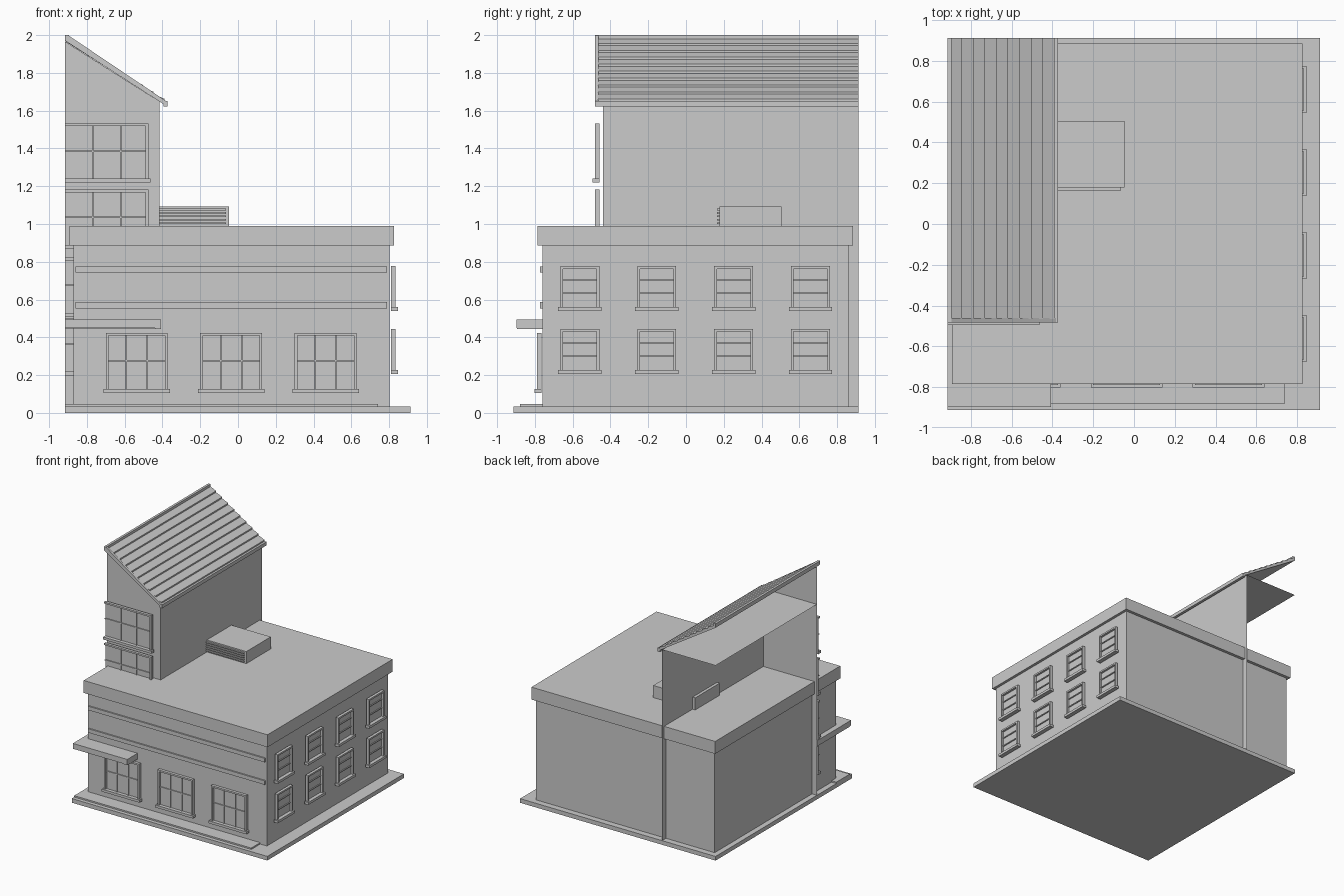
import bpy, bmesh

cube = bpy.data.objects.get("Cube")
if cube:
    bpy.data.objects.remove(cube, do_unlink=True)

grey = bpy.data.materials.new("plain grey")
grey.use_nodes = True
GREY = (0.6, 0.6, 0.6, 1)
grey.diffuse_color = GREY
grey.node_tree.nodes["Principled BSDF"].inputs["Base Color"].default_value = GREY


def finish(name, bm):
    mesh = bpy.data.meshes.new(name)
    bm.to_mesh(mesh)
    bm.free()
    mesh.materials.append(grey)
    obj = bpy.data.objects.new(name, mesh)
    bpy.context.collection.objects.link(obj)
    return obj


def add_box(bm, x, y, z):
    """Add a box given (low, high) ranges."""
    made = bmesh.ops.create_cube(bm, size=1)
    for v in made["verts"]:
        v.co = [r[0] + (c + 0.5) * (r[1] - r[0]) for r, c in zip((x, y, z), v.co)]


def box(name, x, y, z):
    bm = bmesh.new()
    add_box(bm, x, y, z)
    return finish(name, bm)


def sheet(name, points):
    bm = bmesh.new()
    bm.faces.new([bm.verts.new(p) for p in points])
    return finish(name, bm)


def extrude_y(name, profile, y0, y1):
    """Closed x-z profile drawn out along y."""
    bm = bmesh.new()
    face = bm.faces.new([bm.verts.new((x, y0, z)) for x, z in profile])
    made = bmesh.ops.extrude_face_region(bm, geom=[face])
    for v in made["geom"]:
        if isinstance(v, bmesh.types.BMVert):
            v.co.y = y1
    bmesh.ops.recalc_face_normals(bm, faces=bm.faces)
    return finish(name, bm)


def window(name, side, wall, u, z, cols, rows, gap=0.008, half=False):
    """Framed window with sill; side 'x' faces +x, side 'y' faces -y.
    A half window has no jamb at its low end."""
    bm = bmesh.new()
    t = 0.014

    def part(ur, dr, zr):
        if side == "x":
            add_box(bm, (wall + dr[0], wall + dr[1]), ur, zr)
        else:
            add_box(bm, ur, (-wall - dr[1], -wall - dr[0]), zr)

    u0, u1 = u
    z0, z1 = z
    frame = (gap, gap + 0.024)
    bar = (gap, gap + 0.014)
    part(u, (gap, gap + 0.006), z)                              # pane
    part((u1 - t, u1), frame, z)                                # jambs
    if not half:
        part((u0, u0 + t), frame, z)
    part(u, frame, (z1 - t, z1))                                # head
    part((u0 if half else u0 - 0.012, u1 + 0.012),
         (gap, gap + 0.036), (z0 - 0.021, z0))                  # sill
    for i in range(1, cols):
        c = u0 + (u1 - u0) * i / cols
        part((c - 0.004, c + 0.004), bar, z)
    for i in range(1, rows):
        c = z0 + (z1 - z0) * i / rows
        part(u, bar, (c - 0.004, c + 0.004))
    return finish(name, bm)


# Ground slab and front step
box("base_slab", (-0.915, 0.912), (-0.912, 0.912), (0, 0.035))
box("front_step", (-0.915, 0.74), (-0.88, -0.7), (0.035, 0.047))

# Main block with cornice and trim bands
box("main_block", (-0.87, 0.802), (-0.76, 0.86), (0.035, 0.9))
box("cornice", (-0.892, 0.825), (-0.785, 0.885), (0.885, 0.99))
for name, z in (("lower_band", 0.553), ("upper_band", 0.743)):
    box(name, (-0.86, 0.79), (-0.772, -0.75), (z, z + 0.033))

# Awning over the entrance
box("awning", (-0.915, -0.44), (-0.885, -0.44), (0.447, 0.495))
box("awning_end", (-0.44, -0.407), (-0.895, -0.76), (0.445, 0.495))
box("awning_front_lip", (-0.915, -0.407), (-0.897, -0.885), (0.45, 0.495))

# Front and side windows
for i in range(3):
    x = -0.7 + 0.5 * i
    window(f"front_window_{i + 1}", "y", 0.76, (x, x + 0.328), (0.127, 0.424), 3, 2, gap=0.006)
for row, z in enumerate((0.227, 0.56)):
    for i in range(4):
        y = -0.665 + 0.407 * i
        window(f"side_window_{row + 1}_{i + 1}", "x", 0.802,
               (y, y + 0.206), (z, z + 0.217), 1, 3)

# Tower: thin walls, open on the back and on the -x side
L, R, F, B, TOP = -0.915, -0.415, -0.44, 0.912, 1.648
sheet("tower_side_wall", [(R, F, 0.035), (R, B, 0.035), (R, B, TOP), (R, F, TOP)])
sheet("tower_front_wall", [(L, F, 0.035), (R, F, 0.035), (R, F, TOP), (L, F, TOP)])
sheet("tower_ceiling", [(L, F, TOP), (R, F, TOP), (R, B, TOP), (L, B, TOP)])
sheet("tower_gable", [(L, F, TOP), (R, F, TOP), (L, F, 1.965)])
for i, z in enumerate((0.22, 0.53, 0.89, 1.24)):
    window(f"tower_window_{i + 1}", "y", -F, (L, -0.475), (z, z + 0.292), 3, 2,
           gap=0.018, half=True)

# Sloping roof of overlapping boards
boards = 9
x0, z0, x1, z1 = -0.9, 1.985, -0.39, 1.655
profile = []
for i in range(boards):
    a, b = i / boards, (i + 1) / boards
    profile.append((x0 + (x1 - x0) * a, z0 + (z1 - z0) * a - 0.004))
    profile.append((x0 + (x1 - x0) * b, z0 + (z1 - z0) * b + 0.008))
profile += [(x1, z1 - 0.02), (L, 1.967), (L, 1.99)]
extrude_y("roof_boards", profile, -0.466, B)
extrude_y("roof_front_trim", [(L, 1.97), (L, 2.0), (-0.9, 2.0), (-0.372, 1.645),
                              (-0.372, 1.622), (-0.395, 1.635)], -0.482, -0.462)
box("ridge_cap", (L, -0.895), (-0.482, B), (1.975, 2.0))
box("eave_board", (-0.395, -0.372), (-0.482, B), (1.622, 1.652))

# Roof vent with louvres
box("roof_vent", (-0.44, -0.047), (0.178, 0.505), (0.98, 1.092))
for i in range(5):
    z = 1.0 + 0.018 * i
    box(f"vent_slat_{i + 1}", (-0.415, -0.063), (0.165, 0.18), (z, z + 0.009))
